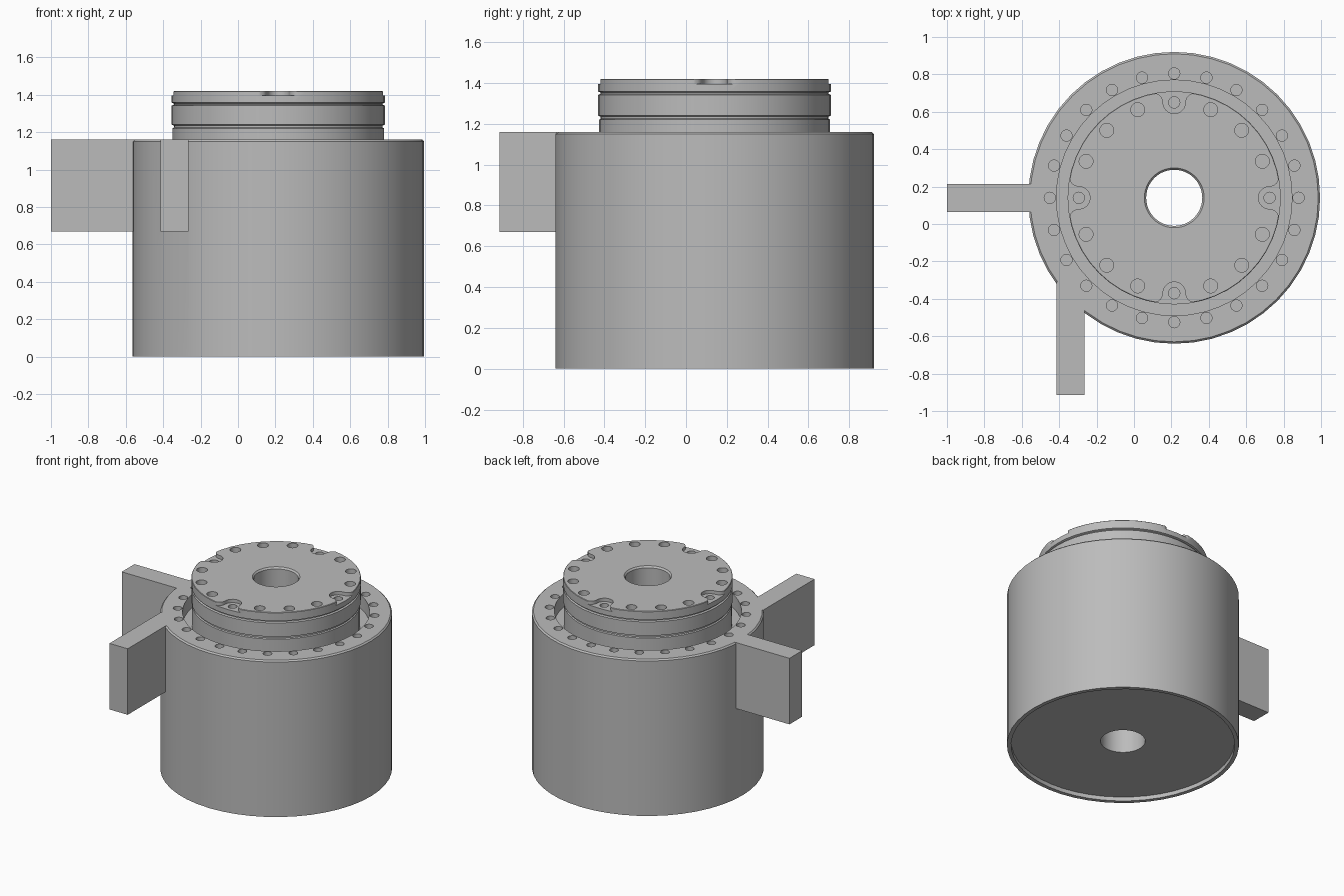
import bpy, bmesh
from math import sin, cos, pi, radians, tau
from mathutils import Matrix, Vector

cube = bpy.data.objects.get("Cube")
if cube:
    bpy.data.objects.remove(cube, do_unlink=True)

CX, CY = 0.215, 0.14      # axis of the cylinder
TOP, HEAD_TOP = 1.16, 1.42
BORE = 0.15

steel = bpy.data.materials.new("grey metal")
steel.use_nodes = True
GREY = (0.5, 0.5, 0.5, 1)
steel.diffuse_color = GREY
steel.node_tree.nodes["Principled BSDF"].inputs["Base Color"].default_value = GREY


def make_object(name, bm):
    bmesh.ops.recalc_face_normals(bm, faces=bm.faces)
    mesh = bpy.data.meshes.new(name)
    bm.to_mesh(mesh)
    bm.free()
    mesh.materials.append(steel)
    obj = bpy.data.objects.new(name, mesh)
    bpy.context.collection.objects.link(obj)
    return obj


def lathe(name, profile, segments):
    """Revolve a closed (radius, height) outline around the axis."""
    bm = bmesh.new()
    rings = []
    for i in range(segments):
        a = tau * i / segments
        rings.append([bm.verts.new((CX + r * cos(a), CY + r * sin(a), z)) for r, z in profile])
    n = len(profile)
    for i in range(segments):
        a, b = rings[i], rings[(i + 1) % segments]
        for j in range(n):
            k = (j + 1) % n
            bm.faces.new((a[j], b[j], b[k], a[k]))
    return make_object(name, bm)


def add_prism(bm, outline, low, high, matrix=Matrix()):
    """Extrude a flat outline from low to high."""
    face = bm.faces.new([bm.verts.new(matrix @ Vector((x, y, low))) for x, y in outline])
    ext = bmesh.ops.extrude_face_region(bm, geom=[face])
    verts = [g for g in ext["geom"] if isinstance(g, bmesh.types.BMVert)]
    bmesh.ops.translate(bm, verts=verts, vec=(0, 0, high - low))


def arc(x, y, r, start, end, steps):
    angles = [radians(start + (end - start) * i / steps) for i in range(steps + 1)]
    return [(x + r * cos(a), y + r * sin(a)) for a in angles]


def spoke(angle, radius):
    """Frame at a polar position, with local y pointing outward."""
    return (Matrix.Translation((CX, CY, 0)) @ Matrix.Rotation(angle - pi / 2, 4, "Z")
            @ Matrix.Translation((0, radius, 0)))


def circle(r):
    return arc(0, 0, r, 0, 345, 23)


def boolean(target, tool, operation):
    mod = target.modifiers.new(operation.title(), "BOOLEAN")
    mod.operation, mod.object, mod.solver = operation, tool, "EXACT"
    bpy.context.view_layer.objects.active = target
    bpy.ops.object.modifier_apply(modifier=mod.name)
    bpy.data.objects.remove(tool, do_unlink=True)


# Outer housing with a recessed underside and an annular gap around the head
FLOOR = 1.06
housing = lathe("housing", [
    (BORE, 0.03), (0.752, 0.03), (0.752, 0), (0.78, 0), (0.78, TOP - 0.01),
    (0.77, TOP), (0.63, TOP), (0.63, FLOOR), (BORE, FLOOR)], 48)

# Side arms
for x0, x1, y0, y1 in ((-1, -0.5, 0.065, 0.215), (-0.415, -0.265, -0.915, -0.31)):
    bm = bmesh.new()
    add_prism(bm, [(x0, y0), (x1, y0), (x1, y1), (x0, y1)], 0.67, TOP)
    boolean(housing, make_object("arm", bm), "UNION")

# Bolt holes around the housing rim
bm = bmesh.new()
for i in range(24):
    add_prism(bm, circle(0.03), TOP - 0.08, TOP + 0.1, spoke(tau * i / 24, 0.665))
boolean(housing, make_object("rim_holes", bm), "DIFFERENCE")

# Rotating head with two seal grooves
R, G = 0.57, 0.558
head = lathe("head", [
    (BORE, FLOOR), (R - 0.004, FLOOR), (R - 0.004, 1.22), (G, 1.225), (G, 1.235), (R, 1.24),
    (R, 1.342), (G, 1.347), (G, 1.353), (R, 1.358), (R, HEAD_TOP - 0.003),
    (R - 0.003, HEAD_TOP), (BORE + 0.01, HEAD_TOP), (BORE, HEAD_TOP - 0.012)], 48)

# Four flared notches in the head rim
notch = (arc(0, 0, 0.06, 180, 360, 12) + arc(0.11, 0, 0.05, 180, 90, 6)
         + [(0.11, 0.12), (-0.11, 0.12)] + arc(-0.11, 0, 0.05, 90, 0, 6)[:-1])
bm = bmesh.new()
for i in range(4):
    add_prism(bm, notch, HEAD_TOP - 0.025, HEAD_TOP + 0.1, spoke(tau * i / 4, 0.51))
boolean(head, make_object("notches", bm), "DIFFERENCE")

# Bolt holes in the head, smaller inside the notches
bm = bmesh.new()
for i in range(16):
    r = 0.03 if i % 4 == 0 else 0.037
    add_prism(bm, circle(r), HEAD_TOP - 0.1, HEAD_TOP + 0.1, spoke(tau * i / 16, 0.51))
boolean(head, make_object("head_holes", bm), "DIFFERENCE")

# Smooth walls, sharp edges
for obj in (housing, head):
    bpy.ops.object.select_all(action="DESELECT")
    obj.select_set(True)
    bpy.context.view_layer.objects.active = obj
    bpy.ops.object.shade_smooth_by_angle(angle=radians(30))
